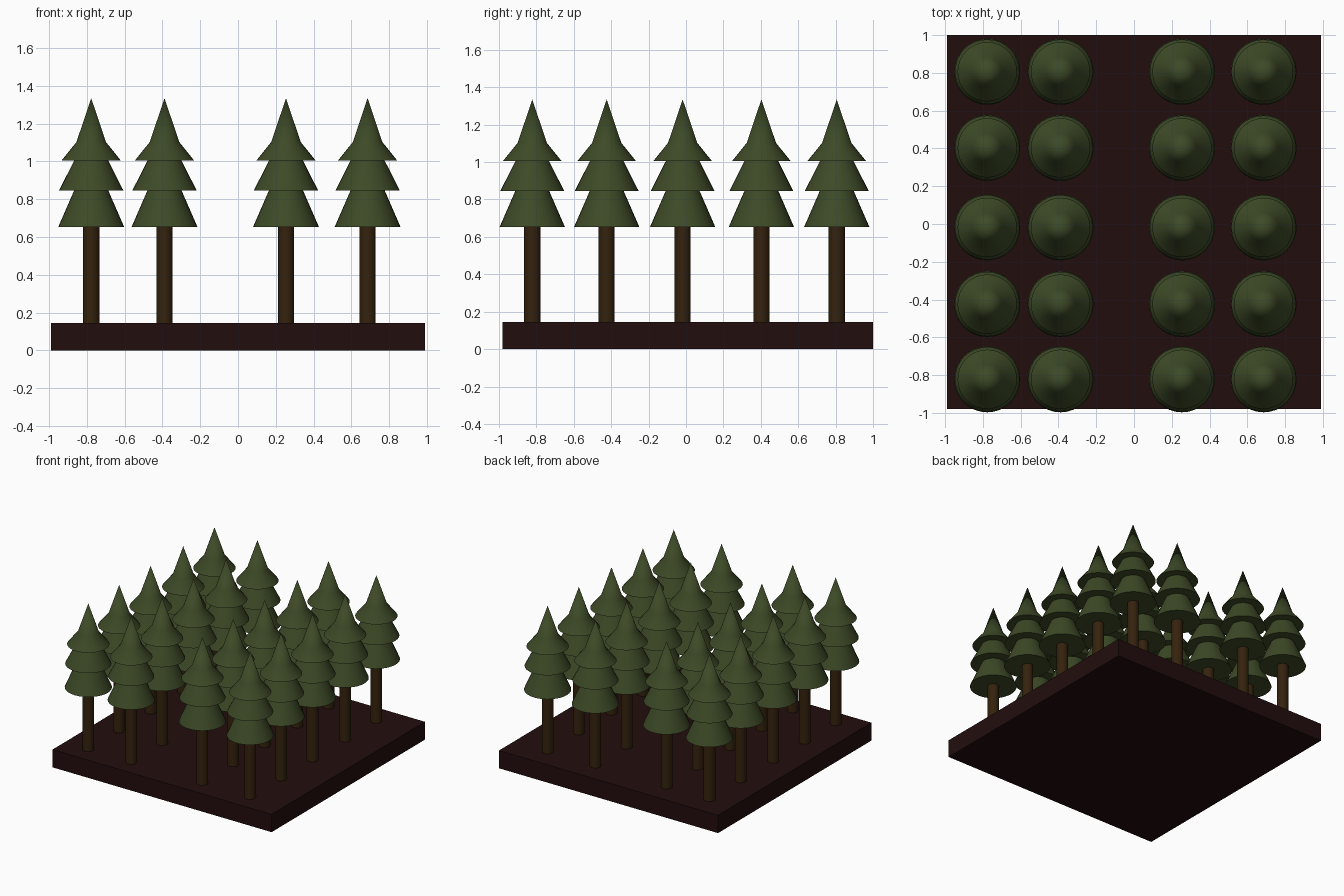
import bpy, bmesh, math

if "Cube" in bpy.data.objects:
    bpy.data.objects.remove(bpy.data.objects["Cube"])


def material(name, rgb):
    m = bpy.data.materials.new(name)
    m.diffuse_color = (*rgb, 1)
    m.use_nodes = True
    m.node_tree.nodes["Principled BSDF"].inputs["Base Color"].default_value = m.diffuse_color
    return m


SOIL = material("dark soil", (0.016, 0.004, 0.004))
BARK = material("brown bark", (0.035, 0.016, 0.004))
LEAF = material("pine green", (0.046, 0.068, 0.020))
SIDES = 32


def make_object(name, bm, mat):
    bmesh.ops.recalc_face_normals(bm, faces=bm.faces)
    mesh = bpy.data.meshes.new(name)
    bm.to_mesh(mesh)
    bm.free()
    mesh.materials.append(mat)
    ob = bpy.data.objects.new(name, mesh)
    bpy.context.collection.objects.link(ob)
    return ob


def lathe(name, profile, mat):
    """Closed solid of revolution from (radius, z) points; radius 0 is a tip."""
    bm = bmesh.new()
    rings = []
    for r, z in profile:
        n = SIDES if r else 1
        rings.append([bm.verts.new((r * math.cos(2 * math.pi * i / SIDES),
                                    r * math.sin(2 * math.pi * i / SIDES), z))
                      for i in range(n)])
    for a, b in zip(rings, rings[1:]):
        for i in range(SIDES):
            j = (i + 1) % SIDES
            if len(b) == 1:
                bm.faces.new((a[i], a[j], b[0]))
            else:
                bm.faces.new((a[i], a[j], b[j], b[i]))
    for ring in (rings[0], rings[-1]):
        if len(ring) > 1:
            bm.faces.new(ring)
    ob = make_object(name, bm, mat)
    bpy.context.view_layer.objects.active = ob
    ob.select_set(True)
    bpy.ops.object.shade_smooth_by_angle(angle=math.radians(35))
    ob.select_set(False)
    return ob


# Square ground slab
bm = bmesh.new()
bmesh.ops.create_cube(bm, size=1)
for v in bm.verts:
    v.co = (v.co.x * 1.98, v.co.y * 1.98 + 0.01, (v.co.z + 0.5) * 0.145)
make_object("ground_slab", bm, SOIL)

# One tree: trunk plus three-tiered crown
trunk = lathe("trunk", [(0.043, 0.14), (0.043, 0.66)], BARK)
crown = lathe("crown", [(0.175, 0.652), (0.091, 0.845), (0.171, 0.845),
                        (0.090, 1.005), (0.157, 1.005), (0.078, 1.103),
                        (0, 1.335)], LEAF)

# Plant the grid of trees, sharing the meshes
spots = [(x, y) for x in (-0.777, -0.389, 0.254, 0.686)
         for y in (-0.822, -0.424, -0.018, 0.403, 0.806)]
for k, (x, y) in enumerate(spots):
    for part in (trunk, crown):
        ob = part if k == 0 else part.copy()
        if k:
            bpy.context.collection.objects.link(ob)
        ob.location = (x, y, 0)
